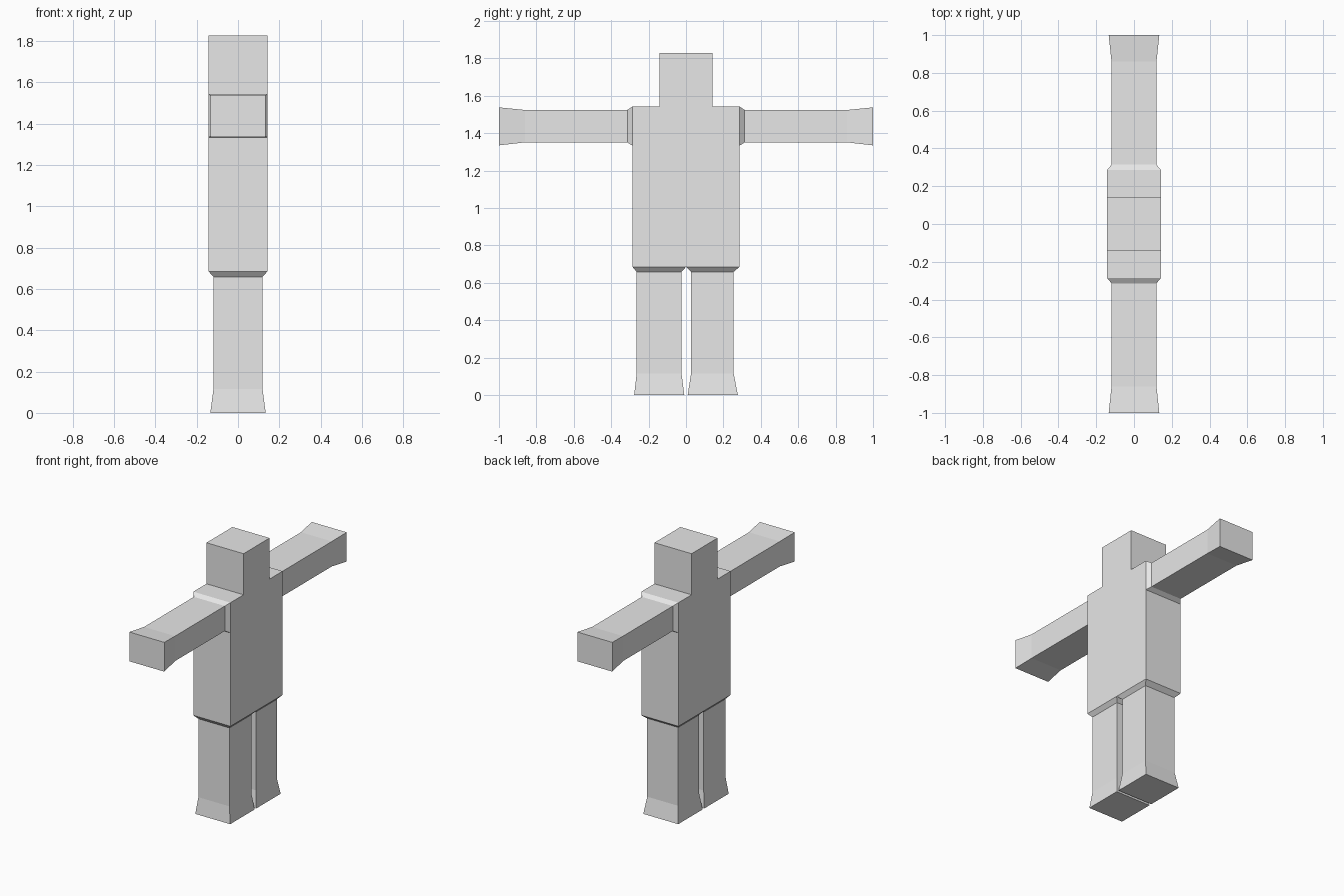
import bpy
import bmesh

if "Cube" in bpy.data.objects:
    bpy.data.objects.remove(bpy.data.objects["Cube"])

grey = bpy.data.materials.new("plain grey")
grey.diffuse_color = (0.8, 0.8, 0.8, 1)
grey.use_nodes = True
grey.node_tree.nodes["Principled BSDF"].inputs["Base Color"].default_value = grey.diffuse_color


def ring_z(z, hx, y0, y1):
    """Horizontal rectangle at height z."""
    return [(-hx, y0, z), (hx, y0, z), (hx, y1, z), (-hx, y1, z)]


def ring_y(y, hx, z0, z1):
    """Upright rectangle facing along y."""
    return [(-hx, y, z0), (hx, y, z0), (hx, y, z1), (-hx, y, z1)]


def loft(name, rings, cap=True, skip=None):
    """Skin a row of rectangles, leaving the first end open where it joins."""
    bm = bmesh.new()
    loops = [[bm.verts.new(p) for p in r] for r in rings]
    for a, b in zip(loops, loops[1:]):
        for i in range(4):
            j = (i + 1) % 4
            bm.faces.new((a[i], a[j], b[j], b[i]))
    if cap:
        bm.faces.new(loops[-1])
    bm.normal_update()
    # Drop flat slivers and the openings where limbs attach
    drop = [f for f in bm.faces if f.calc_area() < 1e-6
            or (skip and skip(f.calc_center_median(), f.normal))]
    bmesh.ops.delete(bm, geom=drop, context='FACES')
    bmesh.ops.recalc_face_normals(bm, faces=bm.faces[:])
    # Make sure the open shells face outwards
    c = sum((v.co for v in bm.verts), bm.verts[:][0].co * 0) / len(bm.verts)
    if sum((f.calc_center_median() - c).dot(f.normal) * f.calc_area()
           for f in bm.faces) < 0:
        bmesh.ops.reverse_faces(bm, faces=bm.faces[:])
    me = bpy.data.meshes.new(name)
    bm.to_mesh(me)
    bm.free()
    me.materials.append(grey)
    ob = bpy.data.objects.new(name, me)
    bpy.context.collection.objects.link(ob)


DEPTH, HALF = 0.1425, 0.286          # torso half sizes
HIP, ARMPIT, SHOULDER, CROWN = 0.685, 1.333, 1.543, 1.828

# Torso with shoulder ledges; arm sockets left open
loft("torso", [ring_z(HIP, DEPTH, -HALF, HALF),
               ring_z(ARMPIT, DEPTH, -HALF, HALF),
               ring_z(SHOULDER, DEPTH, -HALF, HALF),
               ring_z(SHOULDER, DEPTH, -DEPTH, DEPTH)], cap=False,
     skip=lambda c, n: abs(c.y) > HALF - 0.01 and c.z > ARMPIT)

# Head
loft("head", [ring_z(SHOULDER, DEPTH, -DEPTH, DEPTH),
              ring_z(CROWN, DEPTH, -DEPTH, DEPTH)])

# Arms: bevelled shoulder, straight sleeve, flared hand
for side, s in (("left", 1), ("right", -1)):
    loft(side + "_arm", [ring_y(s * HALF, DEPTH, ARMPIT, SHOULDER),
                         ring_y(s * 0.314, 0.119, 1.351, 1.524),
                         ring_y(s * 0.86, 0.119, 1.351, 1.524),
                         ring_y(s * 1.0, 0.134, 1.335, 1.538)])

# Legs: bevelled hip, straight shin, flared foot
for side, s, inner, outer in (("left", 1, 0.027, 0.255),
                              ("right", -1, 0.024, 0.264)):
    loft(side + "_leg", [ring_z(HIP, DEPTH, 0, s * HALF),
                         ring_z(0.659, 0.119, s * inner, s * outer),
                         ring_z(0.115, 0.119, s * inner, s * outer),
                         ring_z(0, 0.134, s * 0.009, s * 0.277)])
